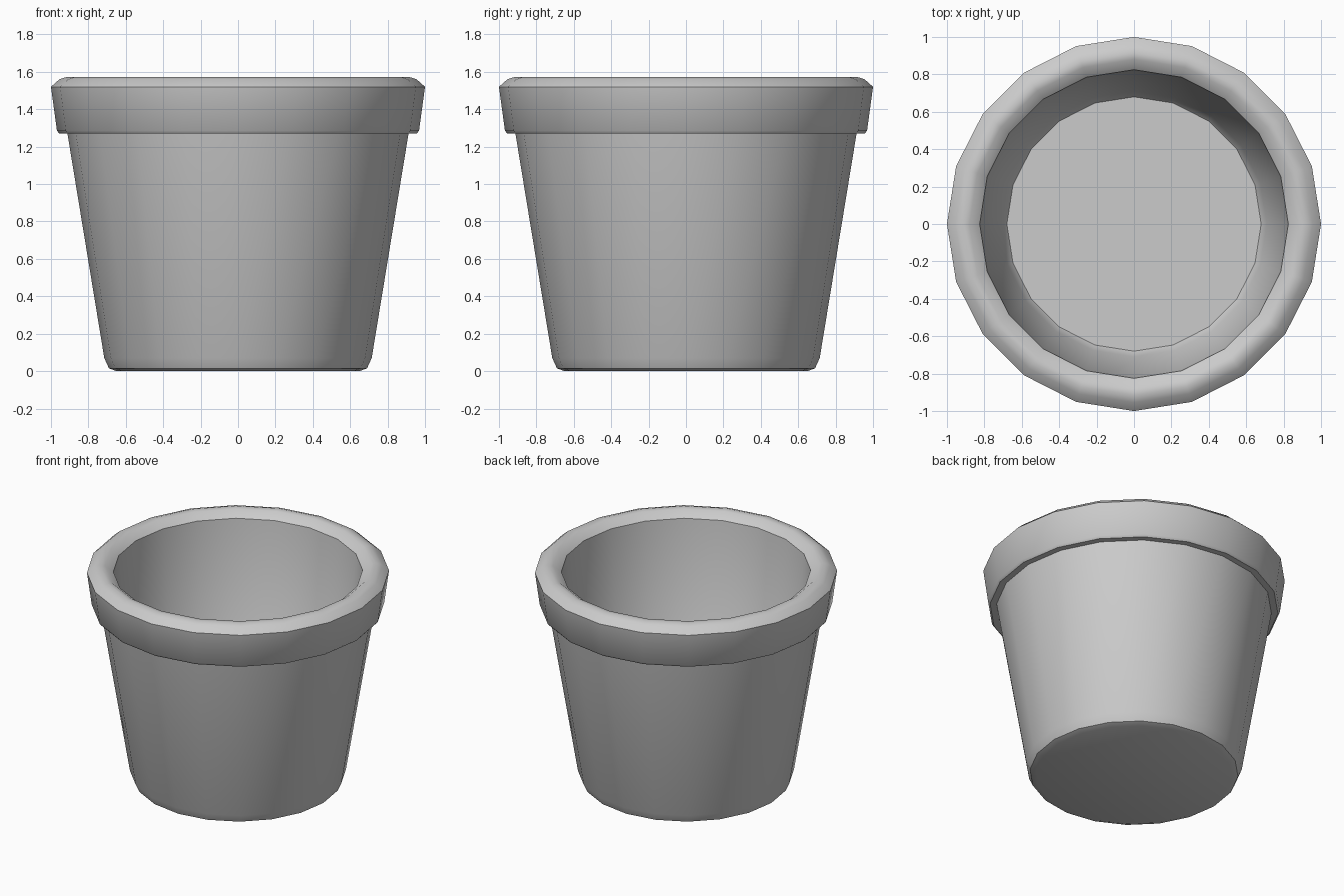
import bpy, bmesh, math

if "Cube" in bpy.data.objects:
    bpy.data.objects.remove(bpy.data.objects["Cube"])

SIDES = 20

# pot profile (radius, height): underside, outer wall, rim band, rim top, inner wall, floor
PROFILE = [
    (0.65, 0.0), (0.69, 0.015), (0.715, 0.07),
    (0.912, 1.27), (0.955, 1.27), (0.968, 1.285),
    (1.0, 1.52), (0.955, 1.56), (0.915, 1.573),
    (0.88, 1.568), (0.825, 1.525),
    (0.71, 0.25), (0.68, 0.21),
]


def lathe(name, profile, sides):
    bm = bmesh.new()
    rings = []
    for r, z in profile:
        rings.append([bm.verts.new((r * math.cos(2 * math.pi * i / sides),
                                    r * math.sin(2 * math.pi * i / sides), z))
                      for i in range(sides)])
    for a, b in zip(rings, rings[1:]):
        for i in range(sides):
            j = (i + 1) % sides
            bm.faces.new((a[i], a[j], b[j], b[i]))
    # underside and inner floor
    bm.faces.new(list(reversed(rings[0])))
    bm.faces.new(rings[-1])
    bmesh.ops.recalc_face_normals(bm, faces=bm.faces)
    mesh = bpy.data.meshes.new(name)
    bm.to_mesh(mesh)
    bm.free()
    obj = bpy.data.objects.new(name, mesh)
    bpy.context.collection.objects.link(obj)
    return obj


# flower pot
pot = lathe("flower_pot", PROFILE, SIDES)
bpy.context.view_layer.objects.active = pot
pot.select_set(True)
bpy.ops.object.shade_smooth_by_angle(angle=math.radians(33))
